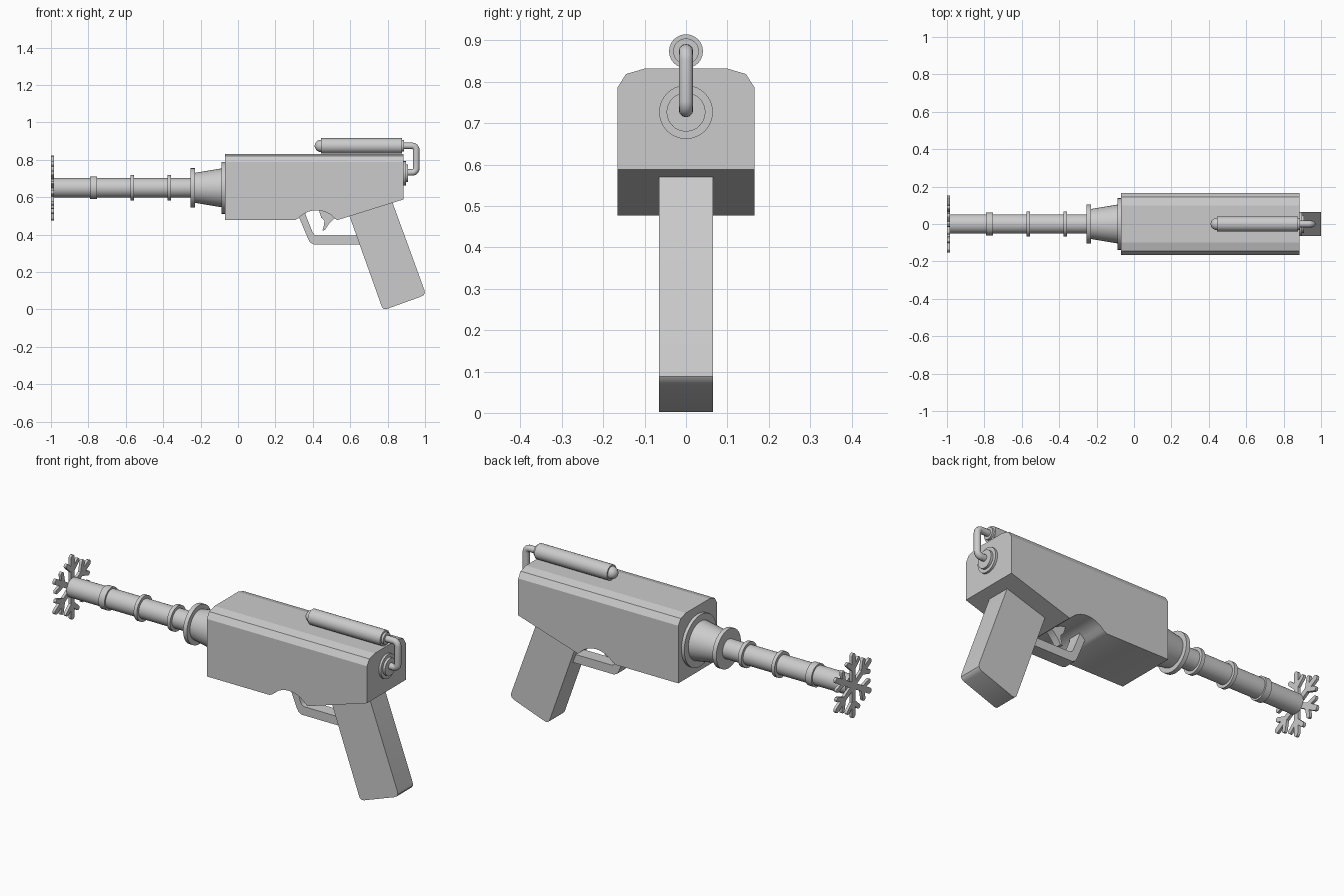
import bpy, bmesh
from math import pi, sin, cos, radians
from mathutils import Vector

if "Cube" in bpy.data.objects:
    bpy.data.objects.remove(bpy.data.objects["Cube"])


def finish(name, bm, smooth=True):
    bmesh.ops.recalc_face_normals(bm, faces=bm.faces)
    me = bpy.data.meshes.new(name)
    bm.to_mesh(me)
    bm.free()
    ob = bpy.data.objects.new(name, me)
    bpy.context.collection.objects.link(ob)
    if smooth:
        bpy.ops.object.select_all(action='DESELECT')
        ob.select_set(True)
        bpy.context.view_layer.objects.active = ob
        bpy.ops.object.shade_smooth_by_angle(angle=radians(30))
    return ob


def extrude(bm, start, offset):
    """Closed prism from a planar outline."""
    f = bm.faces.new([bm.verts.new(p) for p in start])
    r = bmesh.ops.extrude_face_region(bm, geom=[f])
    bmesh.ops.translate(bm, vec=Vector(offset),
                        verts=[v for v in r['geom'] if isinstance(v, bmesh.types.BMVert)])


def side_prism(name, pts, half, smooth=True):
    """Side profile (x, z) extruded symmetrically in y."""
    bm = bmesh.new()
    extrude(bm, [(x, -half, z) for x, z in pts], (0, 2 * half, 0))
    return finish(name, bm, smooth)


def lathe(name, profile, z, n=32):
    """Closed turned solid round the x direction from (x, radius) pairs."""
    bm = bmesh.new()
    rings = [[bm.verts.new((x, r * cos(2 * pi * i / n), z + r * sin(2 * pi * i / n)))
              for i in range(n)] for x, r in profile]
    for a, b in zip(rings, rings[1:]):
        for i in range(n):
            j = (i + 1) % n
            bm.faces.new((a[i], a[j], b[j], b[i]))
    bm.faces.new(rings[0])
    bm.faces.new(rings[-1])
    return finish(name, bm)


def arc(cx, cz, r, a0, a1, n):
    return [(cx + r * cos(radians(a0 + (a1 - a0) * i / n)),
             cz + r * sin(radians(a0 + (a1 - a0) * i / n))) for i in range(n + 1)]


# Body: side profile with finger recess, trimmed by a chamfered cross-section
body = side_prism("body", [(-0.07, 0.834), (-0.07, 0.477), (0.305, 0.477)]
                  + arc(0.42, 0.40, 0.13, 138, 42, 10)
                  + [(0.53, 0.477), (0.885, 0.588), (0.885, 0.834)], 0.165)
section = [(0.165, 0.3), (0.165, 0.787), (0.145, 0.819), (0.10, 0.832)]
section += [(-y, z) for y, z in reversed(section)]
bm = bmesh.new()
extrude(bm, [(-0.2, y * 1.0002, z) for y, z in section], (1.3, 0, 0))
cutter = finish("body_section_cutter", bm, False)
mod = body.modifiers.new("section", 'BOOLEAN')
mod.operation = 'INTERSECT'
mod.solver = 'EXACT'
mod.object = cutter
bpy.context.view_layer.objects.active = body
bpy.ops.object.modifier_apply(modifier="section")
bpy.data.objects.remove(cutter)

# Grip with rounded bottom corners
side_prism("grip", [(0.585, 0.53), (0.765, 0.025), (0.771, 0.01), (0.780, 0.002), (0.795, 0.002),
                    (0.978, 0.068), (0.992, 0.076), (0.999, 0.088), (0.996, 0.105),
                    (0.812, 0.61)], 0.065)

# Trigger guard and trigger
side_prism("trigger_guard", [(0.315, 0.52), (0.375, 0.376), (0.386, 0.357), (0.405, 0.348),
                             (0.67, 0.348), (0.65, 0.395), (0.42, 0.395), (0.408, 0.40),
                             (0.400, 0.41), (0.362, 0.505), (0.362, 0.52)], 0.035)
side_prism("trigger", [(0.43, 0.54), (0.445, 0.49), (0.462, 0.475), (0.460, 0.45),
                       (0.452, 0.422), (0.464, 0.424), (0.485, 0.455), (0.51, 0.482),
                       (0.53, 0.49), (0.53, 0.54)], 0.02)

# Barrel, its rings and the tapered collar
BZ = 0.65
lathe("barrel", [(-0.987, 0.052), (-0.2, 0.052)], BZ)
for i, (x0, x1, r) in enumerate([(-0.79, -0.754, 0.061), (-0.575, -0.556, 0.068),
                                 (-0.377, -0.357, 0.068)]):
    lathe(f"barrel_ring_{i + 1}", [(x0, r), (x1, r)], BZ)
lathe("barrel_collar", [(-0.254, 0.105), (-0.231, 0.105), (-0.231, 0.080), (-0.087, 0.104),
                        (-0.087, 0.139), (-0.06, 0.139)], BZ)

# Snowflake at the muzzle: six arms, each with a pair of side twigs
bm = bmesh.new()


def twig(a, b, w):
    """Flat bar with round ends between two (y, z) points."""
    a, b = Vector(a), Vector(b)
    d = (b - a).normalized()
    n = Vector((-d.y, d.x))
    out = [a + w * (n * cos(t * pi / 6) - d * sin(t * pi / 6)) for t in range(7)]
    out += [b + w * (-n * cos(t * pi / 6) + d * sin(t * pi / 6)) for t in range(7)]
    extrude(bm, [(-1.0, p.x, BZ + p.y) for p in out], (0.015, 0, 0))


def polar(r, ang):
    return Vector((r * cos(ang), r * sin(ang)))


for k in range(6):
    ang = pi / 2 + k * pi / 3
    twig((0, 0), polar(0.159, ang), 0.015)
    for s in (-1, 1):
        root = polar(0.088, ang)
        twig(root, root + polar(0.06, ang + s * radians(48)), 0.012)
finish("snowflake", bm)

# Tank on top: domed nose, body, end cap
TZ = 0.874
lathe("tank", [(0.41 + 0.034 * (1 - cos(radians(a))), 0.033 * sin(radians(a)))
               for a in (8, 30, 50, 70, 90)]
      + [(0.444, 0.041), (0.876, 0.041), (0.876, 0.031), (0.888, 0.031)], TZ, 24)

# Stepped socket on the back face
PZ = 0.727
lathe("back_socket", [(0.87, 0.065), (0.897, 0.065), (0.897, 0.047), (0.91, 0.047)], PZ)

# Bent hose from tank to socket
R = 0.022
path = [(0.87, TZ)] + arc(0.953 - R, TZ - R, R, 90, 0, 6) \
    + arc(0.953 - R, PZ + 0.005 + R, R, 0, -90, 6) + [(0.89, PZ + 0.005)]
cu = bpy.data.curves.new("hose", 'CURVE')
cu.dimensions = '3D'
cu.bevel_depth = 0.0175
cu.bevel_resolution = 4
cu.use_fill_caps = True
sp = cu.splines.new('POLY')
sp.points.add(len(path) - 1)
for p, (x, z) in zip(sp.points, path):
    p.co = (x, 0, z, 1)
    p.radius = 1
sp.use_smooth = True
bpy.context.collection.objects.link(bpy.data.objects.new("hose", cu))
